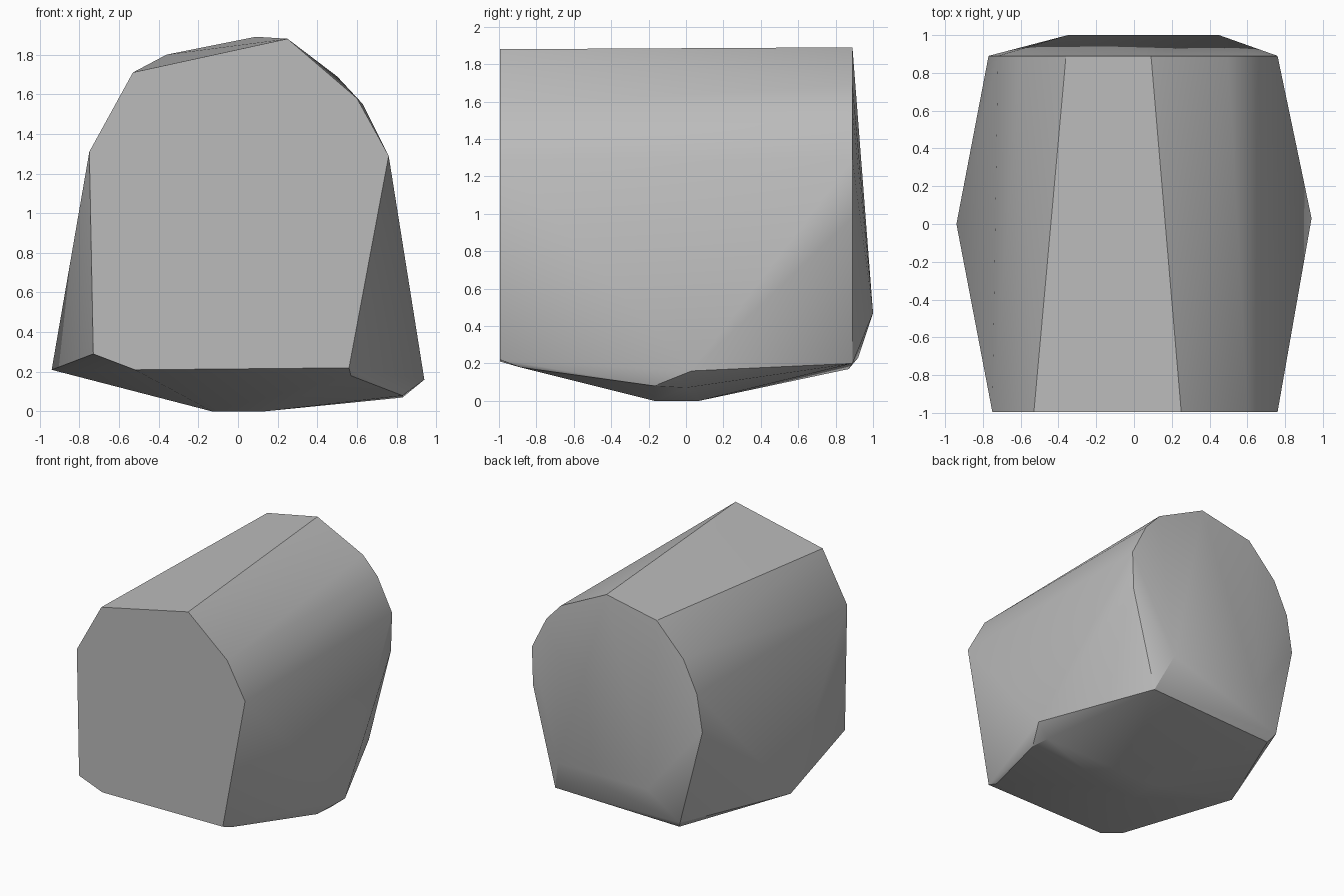
import bpy, bmesh
from math import radians

cube = bpy.data.objects.get("Cube")
if cube:
    bpy.data.objects.remove(cube, do_unlink=True)

grey = bpy.data.materials.new("plain grey")
grey.use_nodes = True
colour = (0.5, 0.5, 0.5, 1)
grey.diffuse_color = colour
grey.node_tree.nodes["Principled BSDF"].inputs["Base Color"].default_value = colour


def ring(y, outline):
    """Stand an x, z outline up at depth y."""
    return [(x, y, z) for x, z in outline]


# Front end: flat arched profile
front = ring(-0.995, [(-0.73, 0.29), (-0.52, 0.21), (0.56, 0.22), (0.76, 1.29),
                      (0.6, 1.58), (0.25, 1.88), (-0.53, 1.71), (-0.75, 1.31)])

# Back end: rounder arch that bulges out low down
back = ring(0.89, [(0.55, 0.2), (0.75, 0.98), (0.76, 1.29), (0.63, 1.55),
                   (0.5, 1.69), (0.09, 1.89), (-0.36, 1.8), (-0.6, 1.55),
                   (-0.72, 1.3), (-0.77, 1.0)])
bulge = [(0.45, 1.0, 0.47), (-0.35, 1.0, 0.47), (-0.59, 0.92, 0.23),
         (-0.55, 0.87, 0.17)]

# Side corners and shallow keel
sides = [(-0.94, 0.0, 0.21), (0.94, 0.03, 0.16), (0.83, -0.17, 0.08),
         (0.83, 0.0, 0.07), (0.57, -0.89, 0.18)]
keel = [(x, y, 0) for x in (-0.13, 0.13) for y in (-0.17, 0.07)]

# Wrap one tight shell around the profiles
bm = bmesh.new()
for point in front + back + bulge + sides + keel:
    bm.verts.new(point)
hull = bmesh.ops.convex_hull(bm, input=bm.verts)
loose = {v for v in hull["geom_interior"] + hull["geom_unused"]
         if isinstance(v, bmesh.types.BMVert)}
bmesh.ops.delete(bm, geom=list(loose), context="VERTS")
bmesh.ops.dissolve_limit(bm, angle_limit=radians(1), verts=bm.verts, edges=bm.edges)
bmesh.ops.recalc_face_normals(bm, faces=bm.faces)

mesh = bpy.data.meshes.new("body")
bm.to_mesh(mesh)
bm.free()
mesh.materials.append(grey)
body = bpy.data.objects.new("body", mesh)
bpy.context.collection.objects.link(body)

# Soft shading over the arch, crisp end edges
bpy.context.view_layer.objects.active = body
body.select_set(True)
bpy.ops.object.shade_smooth_by_angle(angle=radians(30))
